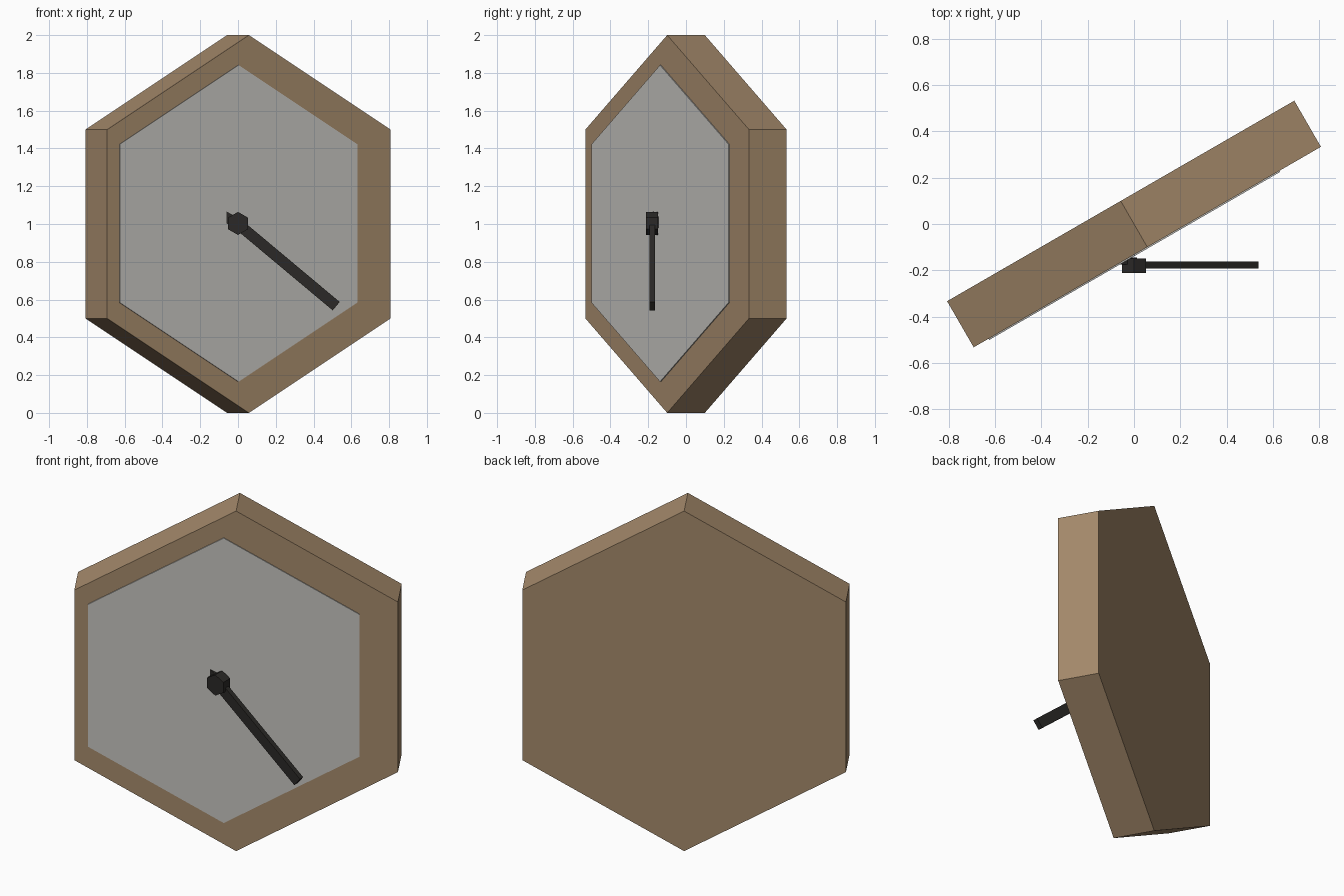
import bpy
from math import radians, sin, cos, atan2, hypot
from mathutils import Matrix, Vector

if "Cube" in bpy.data.objects:
    bpy.data.objects.remove(bpy.data.objects["Cube"])

TURN = Matrix.Rotation(radians(30), 4, 'Z')   # the clock body is turned 30 degrees


def material(name, rgb):
    m = bpy.data.materials.new(name)
    m.diffuse_color = (*rgb, 1)
    m.use_nodes = True
    m.node_tree.nodes["Principled BSDF"].inputs["Base Color"].default_value = m.diffuse_color
    return m


wood = material("wood", (0.37, 0.25, 0.145))
pale = material("pale_grey", (0.55, 0.54, 0.51))
black = material("black", (0.024, 0.022, 0.02))


def prism(name, outline, y0, y1, mat, matrix=Matrix()):
    """Extrude an x-z outline from y0 (front) to y1 (back)."""
    n = len(outline)
    verts = [matrix @ Vector((x, y, z)) for y in (y0, y1) for x, z in outline]
    faces = [tuple(range(n)), tuple(reversed(range(n, 2 * n)))]
    faces += [(i, i + n, (i + 1) % n + n, (i + 1) % n) for i in range(n)]
    mesh = bpy.data.meshes.new(name)
    mesh.from_pydata(verts, [], faces)
    mesh.materials.append(mat)
    obj = bpy.data.objects.new(name, mesh)
    bpy.context.collection.objects.link(obj)
    return obj


def hexagon(radius, cx=0, cz=1):
    return [(cx + radius * sin(radians(-60 * i)), cz + radius * cos(radians(60 * i)))
            for i in range(6)][::-1][::-1][::-1]


def bar(dx, dz, width):
    """Rectangle running from the hub centre to the offset (dx, dz)."""
    length = hypot(dx, dz)
    px, pz = -dz / length * width / 2, dx / length * width / 2
    return [(-px, 1 - pz), (dx - px, 1 + dz - pz), (dx + px, 1 + dz + pz), (px, 1 + pz)]


# Turned wooden body and its slightly proud, off-centre dial
prism("clock_body", hexagon(1.0), -0.115, 0.115, wood, TURN)
prism("dial", hexagon(0.838, -0.066, 1.003), -0.121, -0.05, pale, TURN)

# Hub and hands face straight forward; the hour hand sinks into the dial
prism("hub", hexagon(0.061, 0, 1.003), -0.212, -0.148, black)
prism("minute_hand", bar(0.52, -0.435, 0.058), -0.193, -0.163, black)
prism("hour_hand", bar(-0.35, 0.2, 0.055), -0.175, -0.145, black)

# Consistent outward normals
import bmesh
for obj in bpy.context.collection.objects:
    bm = bmesh.new()
    bm.from_mesh(obj.data)
    bmesh.ops.recalc_face_normals(bm, faces=bm.faces)
    bm.to_mesh(obj.data)
    bm.free()
